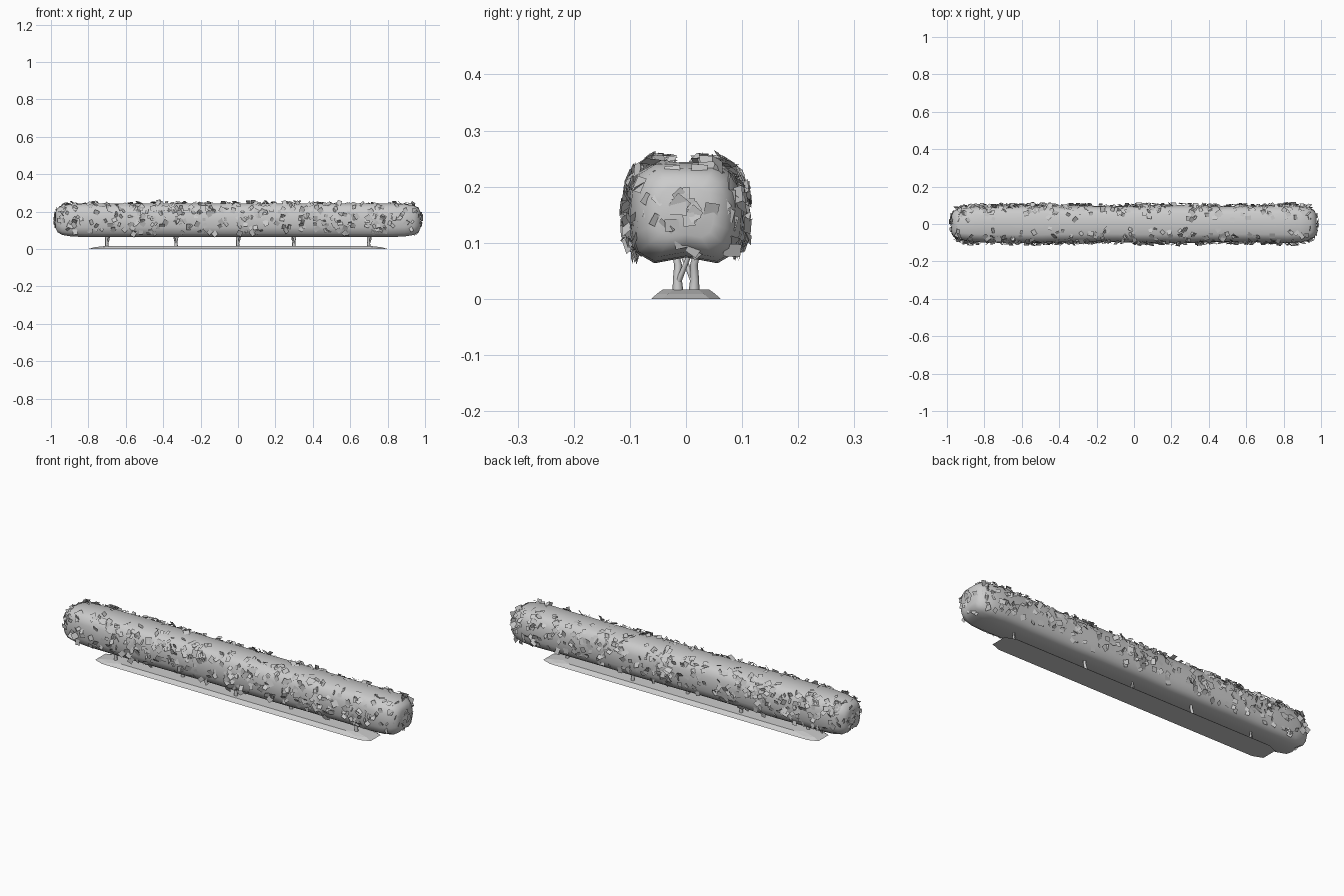
import bpy, bmesh, math, random
from mathutils import Vector, Matrix

random.seed(7)
if "Cube" in bpy.data.objects:
    bpy.data.objects.remove(bpy.data.objects["Cube"], do_unlink=True)

GREY = (0.6, 0.6, 0.6, 1)
mat = bpy.data.materials.new("plain grey")
mat.use_nodes = True
mat.diffuse_color = GREY
mat.node_tree.nodes["Principled BSDF"].inputs["Base Color"].default_value = GREY


def finish(name, bm, angle=None, normals=True):
    if normals:
        bmesh.ops.recalc_face_normals(bm, faces=bm.faces)
    mesh = bpy.data.meshes.new(name)
    bm.to_mesh(mesh)
    bm.free()
    mesh.materials.append(mat)
    ob = bpy.data.objects.new(name, mesh)
    bpy.context.collection.objects.link(ob)
    if angle:
        bpy.ops.object.select_all(action='DESELECT')
        bpy.context.view_layer.objects.active = ob
        ob.select_set(True)
        bpy.ops.object.shade_smooth_by_angle(angle=math.radians(angle))
    return ob


def loft(bm, rings):
    """Skin a list of equally long closed rings and cap both ends."""
    loops = [[bm.verts.new(p) for p in ring] for ring in rings]
    for a, b in zip(loops, loops[1:]):
        for i in range(len(a)):
            j = (i + 1) % len(a)
            bm.faces.new((a[i], a[j], b[j], b[i]))
    bm.faces.new(loops[0])
    bm.faces.new(loops[-1])


# Hedge body: half cross-section (y, z) from bottom centre to top centre
HALF = [(0, .074), (.055, .064), (.085, .082), (.096, .115), (.099, .155),
        (.095, .195), (.082, .225), (.055, .242), (0, .244)]
SECTION = HALF + [(-y, z) for y, z in reversed(HALF[1:-1])]
MID_Z = 0.155


def swell(x):
    return 1 + 0.025 * math.sin(9 * x) + 0.015 * math.sin(23 * x + 1)


def hedge_ring(x, scale):
    s = scale * swell(x)
    return [(x, y * s, MID_Z + (z - MID_Z) * scale) for y, z in SECTION]


ends = [(.975, .5), (.965, .72), (.94, .88), (.89, .97)]
stations = [(-x, s) for x, s in ends]
stations += [(-.82 + 1.64 * i / 20, 1) for i in range(21)]
stations += list(reversed(ends))
bm = bmesh.new()
loft(bm, [hedge_ring(x, s) for x, s in stations])
finish("hedge_body", bm, 50)


# Leaves: small square cards tilted away from the hedge surface
def leaf(bm, pos, normal, size, tilt):
    turn = Vector((0, 0, 1)).rotation_difference(normal).to_matrix().to_4x4()
    spin = Matrix.Rotation(random.uniform(0, math.tau), 4, 'Z')
    lean = Matrix.Rotation(random.uniform(-tilt, tilt), 4, 'X')
    m = Matrix.Translation(pos) @ turn @ spin @ lean
    w, h = size * random.uniform(.35, .5), size * random.uniform(.4, .55)
    bm.faces.new([bm.verts.new(m @ Vector((x, y, 0)))
                  for x, y in ((-w, -h), (w, -h), (w, h), (-w, h))])


bm = bmesh.new()
for side in (-1, 1):
    # Long flanks and upper shoulders
    for n in range(390):
        x = random.uniform(-.95, .95)
        k = random.choices(range(2, 8), weights=(3, 5, 6, 6, 4, 2))[0]
        a, b = (Vector((0, *HALF[i])) for i in (k, min(k + 1, 8)))
        t = random.random() * (.6 if k == 7 else 1)
        pos = a.lerp(b, t)
        edge = b - a
        normal = Vector((0, edge.z, -edge.y)).normalized()
        if abs(x) > .88:
            taper = 1 - (abs(x) - .88) * 2
            pos = Vector((0, pos.y * taper, MID_Z + (pos.z - MID_Z) * taper))
        pos = pos + normal * random.uniform(.002, .009)
        pos.x = x
        pos.y *= side * swell(x)
        normal.y *= side
        leaf(bm, pos, normal, random.uniform(.02, .034), .85)
    # Rounded ends
    for n in range(42):
        y, z = random.uniform(-.085, .085), random.uniform(-.07, .075)
        r = min(1, math.hypot(y / .09, z / .08))
        pos = Vector((side * (.983 - .05 * r ** 3), y, MID_Z + z))
        normal = Vector((side, y * 7 * r, z * 7 * r)).normalized()
        leaf(bm, pos, normal, random.uniform(.022, .034), .6)
finish("leaves", bm, normals=False)


# Soil bed: long low mound with clipped corners
def bed_ring(x, y, z):
    c = .05
    corners = ((x, y - .02), (x - c, y), (c - x, y), (-x, y - .02),
               (-x, .02 - y), (c - x, -y), (x - c, -y), (x, .02 - y))
    return [(px, py, z) for px, py in corners]


bm = bmesh.new()
loft(bm, [bed_ring(.8, .062, 0), bed_ring(.77, .052, .009), bed_ring(.7, .041, .017)])
finish("soil_bed", bm)


# Stems: tapered, bent tubes with a side branch each
def tube(bm, path, radii, sides=8):
    rings = []
    for (x, y, z), r in zip(path, radii):
        rings.append([(x + r * math.cos(math.tau * i / sides),
                       y + r * math.sin(math.tau * i / sides), z)
                      for i in range(sides)])
    loft(bm, rings)


for i, x in enumerate((-.7, -.33, 0, .3, .7)):
    bm = bmesh.new()
    s = 1 if i % 2 else -1
    y = .014 * s
    tube(bm, [(x, y, .008), (x - .002, y * 1.1, .035), (x + .004 * s, y, .06),
              (x + .008 * s, y * 1.5, .09)], (.010, .008, .007, .006))
    tube(bm, [(x, y, .03), (x - .008 * s, y * .4, .05),
              (x - .015 * s, -y * .7, .088)], (.006, .005, .004))
    finish(f"stem_{i + 1}", bm, 60)
